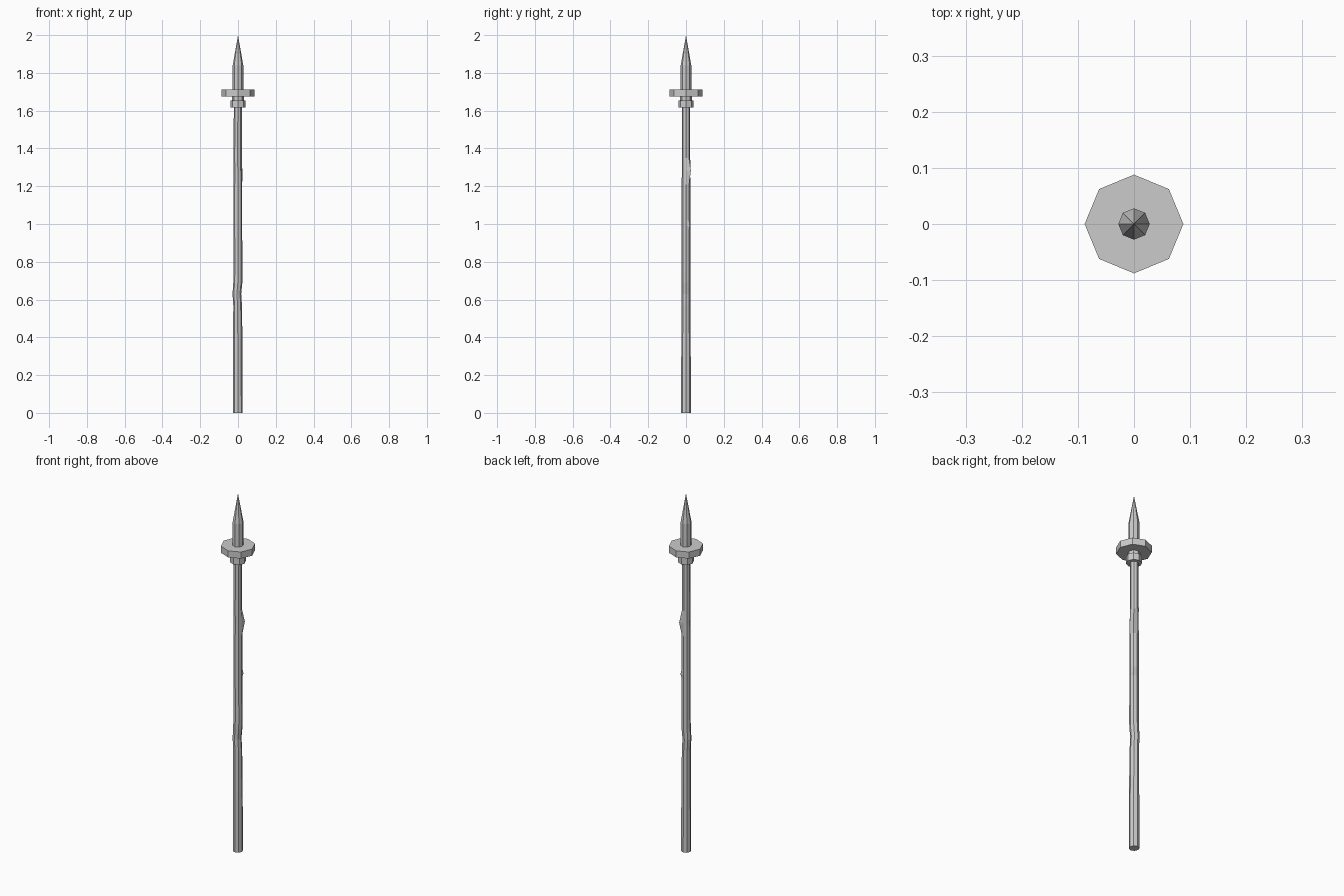
import bpy
import bmesh
from math import cos, sin, pi

if "Cube" in bpy.data.objects:
    bpy.data.objects.remove(bpy.data.objects["Cube"])

SIDES = 8


def loft(name, rings):
    """Skin octagonal rings (z, radius, x shift, knot size at the 45 degree corner)."""
    bm = bmesh.new()
    loops = []
    for z, r, dx, knot in rings:
        if r == 0:
            loops.append([bm.verts.new((dx, 0, z))])
            continue
        loop = []
        for i in range(SIDES):
            a = 2 * pi * i / SIDES
            rad = r + (knot if i == 1 else 0)
            loop.append(bm.verts.new((dx + rad * cos(a), rad * sin(a), z)))
        loops.append(loop)
    for lo, hi in zip(loops, loops[1:]):
        for i in range(SIDES):
            j = (i + 1) % SIDES
            if len(hi) == 1:
                bm.faces.new((lo[i], lo[j], hi[0]))
            else:
                bm.faces.new((lo[i], lo[j], hi[j], hi[i]))
    bm.faces.new(loops[0][::-1])
    if len(loops[-1]) > 1:
        bm.faces.new(loops[-1])
    bmesh.ops.recalc_face_normals(bm, faces=bm.faces)
    mesh = bpy.data.meshes.new(name)
    bm.to_mesh(mesh)
    bm.free()
    ob = bpy.data.objects.new(name, mesh)
    bpy.context.collection.objects.link(ob)
    return ob


# Gnarled wooden shaft with a kink and knots
loft("shaft", [
    (0.00, 0.026, -0.001, 0),
    (0.35, 0.025, -0.001, 0),
    (0.57, 0.023, -0.002, 0),
    (0.63, 0.023, -0.006, 0),
    (0.69, 0.024, -0.001, 0),
    (0.74, 0.024, 0.000, 0),
    (0.97, 0.023, -0.001, 0),
    (0.99, 0.023, -0.001, 0.006),
    (1.02, 0.023, -0.001, 0),
    (1.21, 0.023, -0.001, 0),
    (1.28, 0.022, -0.001, 0.014),
    (1.35, 0.022, -0.002, 0),
    (1.63, 0.021, -0.001, 0),
])

# Collar, neck and guard disc
loft("collar", [(1.617, 0.040, 0, 0), (1.655, 0.040, 0, 0)])
loft("neck", [(1.65, 0.031, 0, 0), (1.68, 0.031, 0, 0)])
loft("guard_disc", [(1.675, 0.088, 0, 0), (1.712, 0.088, 0, 0)])

# Pointed spike
loft("spike", [(1.70, 0.028, 0, 0), (1.84, 0.028, 0, 0), (2.0, 0, 0, 0)])
